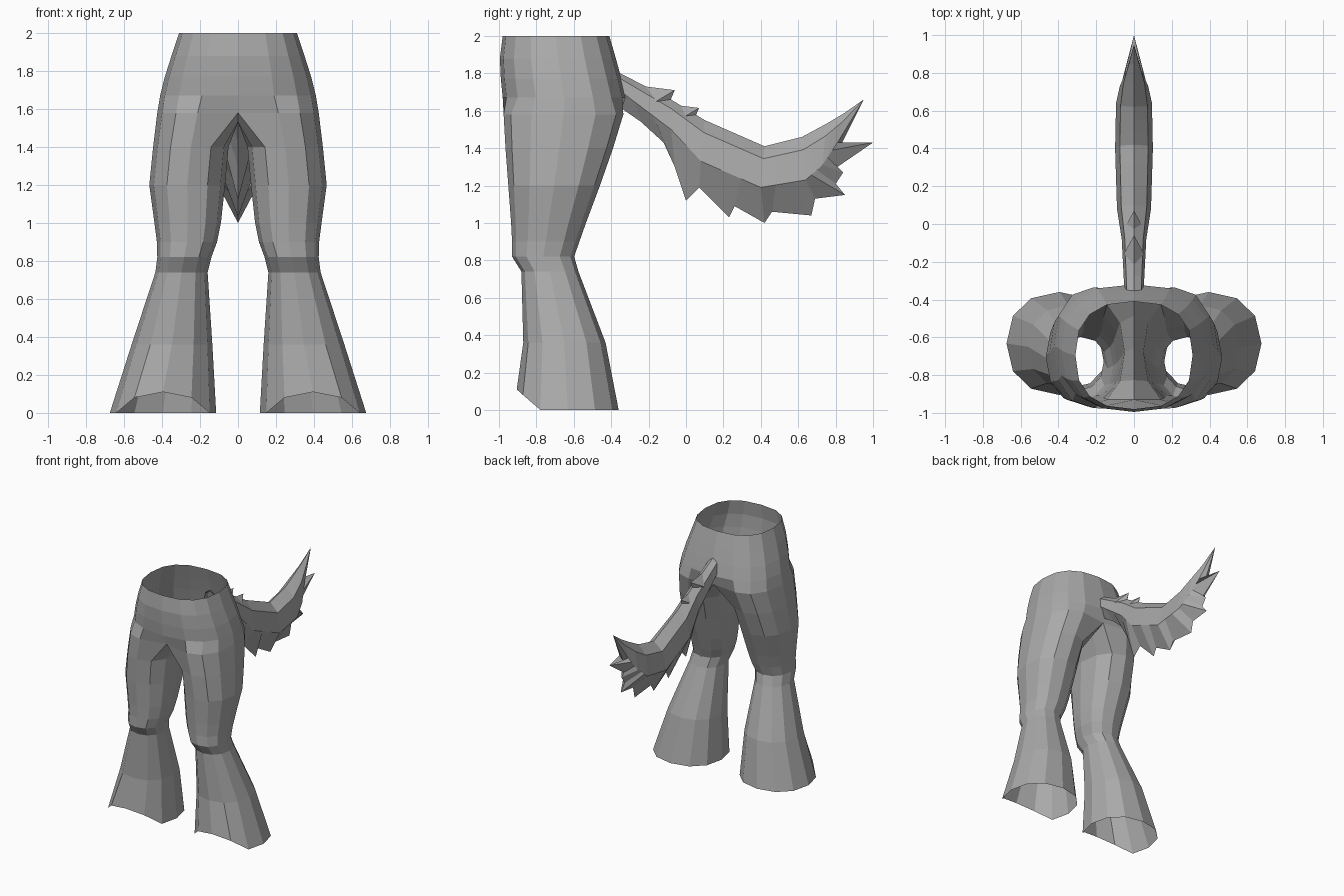
import bpy
from math import sin, cos, pi, copysign

if "Cube" in bpy.data.objects:
    bpy.data.objects.remove(bpy.data.objects["Cube"])

grey = bpy.data.materials.new("plain grey")
grey.use_nodes = True
grey.diffuse_color = (0.4, 0.4, 0.4, 1)
grey.node_tree.nodes["Principled BSDF"].inputs["Base Color"].default_value = (0.4, 0.4, 0.4, 1)


def build(name, verts, faces):
    """Make half a part and mirror it across x."""
    mesh = bpy.data.meshes.new(name)
    mesh.from_pydata(verts, [], faces)
    mesh.materials.append(grey)
    ob = bpy.data.objects.new(name, mesh)
    bpy.context.collection.objects.link(ob)
    mirror = ob.modifiers.new("mirror", "MIRROR")
    mirror.merge_threshold = 0.002
    return ob


def oval(a, x0, x1, y0, y1, power):
    """Point on a boxy oval; angle 0 faces the front, pi / 2 the side."""
    s, c = sin(a), cos(a)
    px = copysign(abs(s) ** power, s)
    py = copysign(abs(c) ** power, c)
    return (x0 + x1) / 2 + (x1 - x0) / 2 * px, (y0 + y1) / 2 - (y1 - y0) / 2 * py


# Trousers: half rings at the hips run from front centre to back centre
hips = [(2.0, .31, -.98, -.41), (1.88, .35, -.995, -.375), (1.77, .385, -.99, -.345),
        (1.67, .41, -.98, -.32)]
legs = [(1.58, 0, .425, -.975, -.335), (1.4, .05, .447, -.965, -.39),
        (1.2, .068, .467, -.95, -.46), (1.0, .09, .44, -.935, -.535),
        (.9, .11, .427, -.93, -.57), (.82, .14, .425, -.93, -.598),
        (.74, .16, .435, -.88, -.575), (.36, .135, .56, -.87, -.43),
        (0, .115, .675, -.905, -.36)]
ARC, RING = 9, 12
verts, faces = [], []
for z, w, y0, y1 in hips:
    for k in range(ARC):
        x, y = oval(pi * k / 8, -w, w, y0, y1, .8)
        verts.append((0 if k in (0, 8) else x, y, z))

# Legs: closed rings; the first one meets its mirror image at the crotch
for row, (z, x0, x1, y0, y1) in enumerate(legs):
    for k in range(RING):
        a = pi / 6 * (k - 1)
        x, y = oval(a, x0, x1, y0, y1, .9)
        h = z
        if row == 0:
            if k in (0, 8):
                x, y = 0, (-.93 if k == 0 else -.36)
            elif k > 8:
                x, h = 0, 1.53
        if z == 0:
            h = .22 * max(0, cos(a) - .5)
        verts.append((x, y, h))

start = len(hips) * ARC
for r in range(len(hips)):
    top, low = r * ARC, (r + 1) * ARC
    for k in range(ARC - 1):
        faces.append((top + k, low + k, low + k + 1, top + k + 1))
for r in range(len(legs) - 1):
    top, low = start + r * RING, start + (r + 1) * RING
    for k in range(RING):
        n = (k + 1) % RING
        faces.append((top + k, low + k, low + n, top + n))
build("trousers", verts, faces)

# Tail: ragged lower outline, joined to a smooth ridge through two side rows
fringe = [(-.37, 1.63), (-.24, 1.54), (-.12, 1.43), (-.06, 1.3), (0, 1.12), (.07, 1.19),
          (.23, 1.03), (.26, 1.09), (.42, 1.0), (.46, 1.06), (.67, 1.04), (.69, 1.13),
          (.85, 1.15), (.8, 1.21), (.84, 1.27), (.81, 1.3), (1.0, 1.43), (.82, 1.4),
          (.95, 1.66)]
# station, ridge y z, side y z, half width
keys = [(0, -.37, 1.81, -.37, 1.72, .05), (3, -.08, 1.66, -.08, 1.5, .065),
        (5, .1, 1.55, .08, 1.33, .09), (8, .42, 1.41, .4, 1.19, .1),
        (11, .62, 1.46, .64, 1.23, .095), (14, .75, 1.53, .73, 1.31, .075),
        (17, .85, 1.59, .81, 1.43, .04), (18, .95, 1.66, .95, 1.66, 0)]
verts, faces = [], []
for i, (by, bz) in enumerate(fringe):
    a, b = next((p, q) for p, q in zip(keys, keys[1:]) if p[0] <= i <= q[0])
    t = (i - a[0]) / (b[0] - a[0])
    ty, tz, sy, sz, w = (u + (v - u) * t for u, v in zip(a[1:], b[1:]))
    verts += [(0, ty, tz), (w * .75, ty * .7 + sy * .3, tz * .7 + sz * .3),
              (w, sy, sz), (0, by, bz)]
for i in range(len(fringe) - 1):
    for k in range(3):
        p = i * 4 + k
        faces.append((p, p + 1, p + 5, p + 4))
build("tail", verts, faces)

# Fur tufts on top of the tail root
for name, y, z in (("front_tuft", -.06, 1.71), ("rear_tuft", .07, 1.615)):
    pts = [(0, y, z), (0, y - .16, z + .02), (.055, y - .1, z - .06), (0, y - .03, z - .07)]
    build(name, pts, [(0, 1, 2), (0, 2, 3)])
